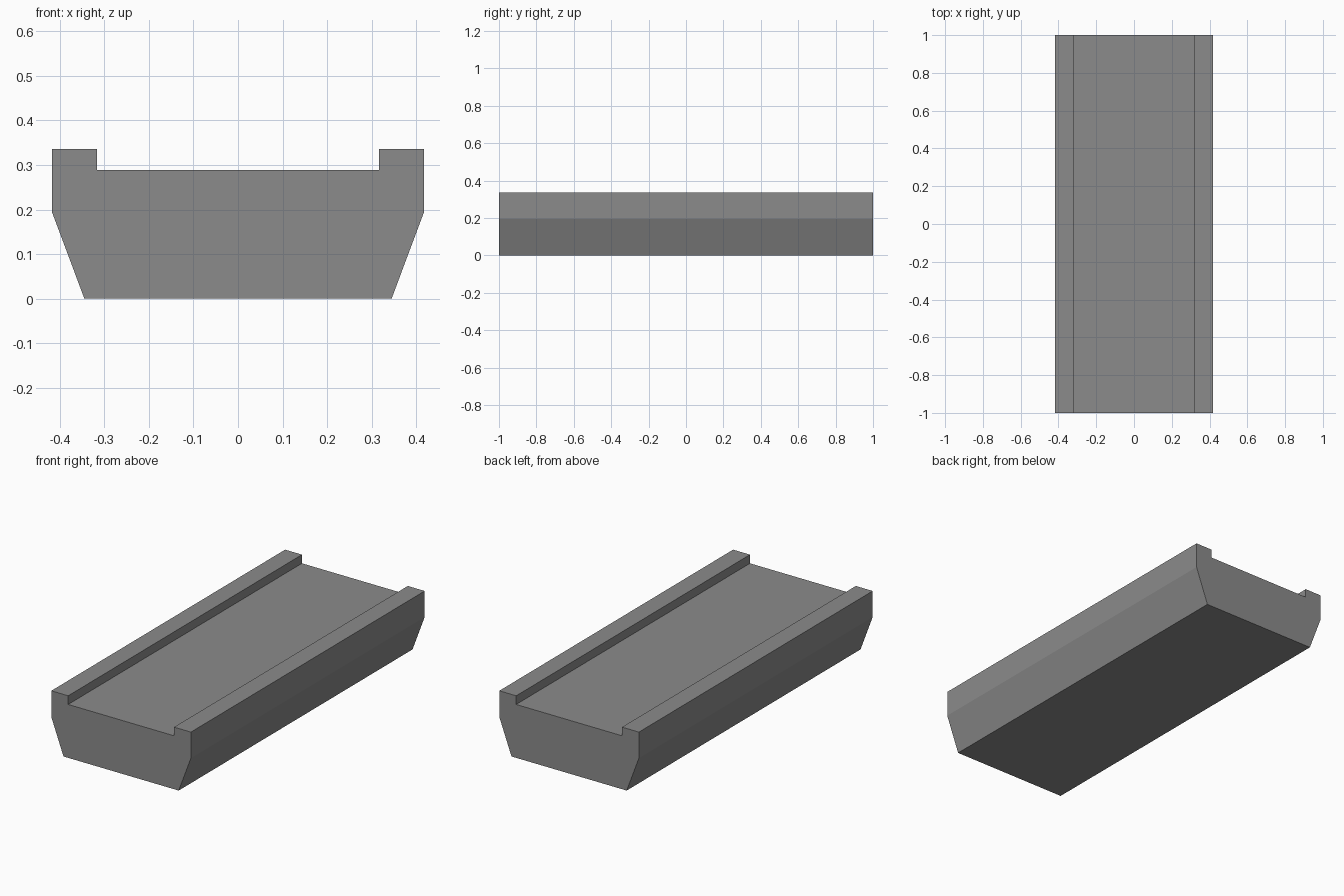
import bpy
import bmesh

cube = bpy.data.objects.get("Cube")
if cube:
    bpy.data.objects.remove(cube, do_unlink=True)

LENGTH = 2.0

# Plain grey material
grey = bpy.data.materials.new("mid_grey")
grey.use_nodes = True
colour = (0.26, 0.26, 0.26, 1)
grey.diffuse_color = colour
grey.node_tree.nodes["Principled BSDF"].inputs["Base Color"].default_value = colour

# Right half of the cross-section, bottom to top, mirrored for the left
half = [(0.345, 0), (0.418, 0.195), (0.418, 0.336), (0.317, 0.336), (0.317, 0.289)]
profile = half + [(-x, z) for x, z in reversed(half)]

# Channel beam: cross-section extruded from front to back
bm = bmesh.new()
front = bm.faces.new([bm.verts.new((x, -LENGTH / 2, z)) for x, z in profile])
result = bmesh.ops.extrude_face_region(bm, geom=[front], use_keep_orig=True)
back_verts = [v for v in result["geom"] if isinstance(v, bmesh.types.BMVert)]
bmesh.ops.translate(bm, verts=back_verts, vec=(0, LENGTH, 0))
bmesh.ops.recalc_face_normals(bm, faces=bm.faces)

mesh = bpy.data.meshes.new("channel_beam")
bm.to_mesh(mesh)
bm.free()
mesh.materials.append(grey)
beam = bpy.data.objects.new("channel_beam", mesh)
bpy.context.collection.objects.link(beam)
